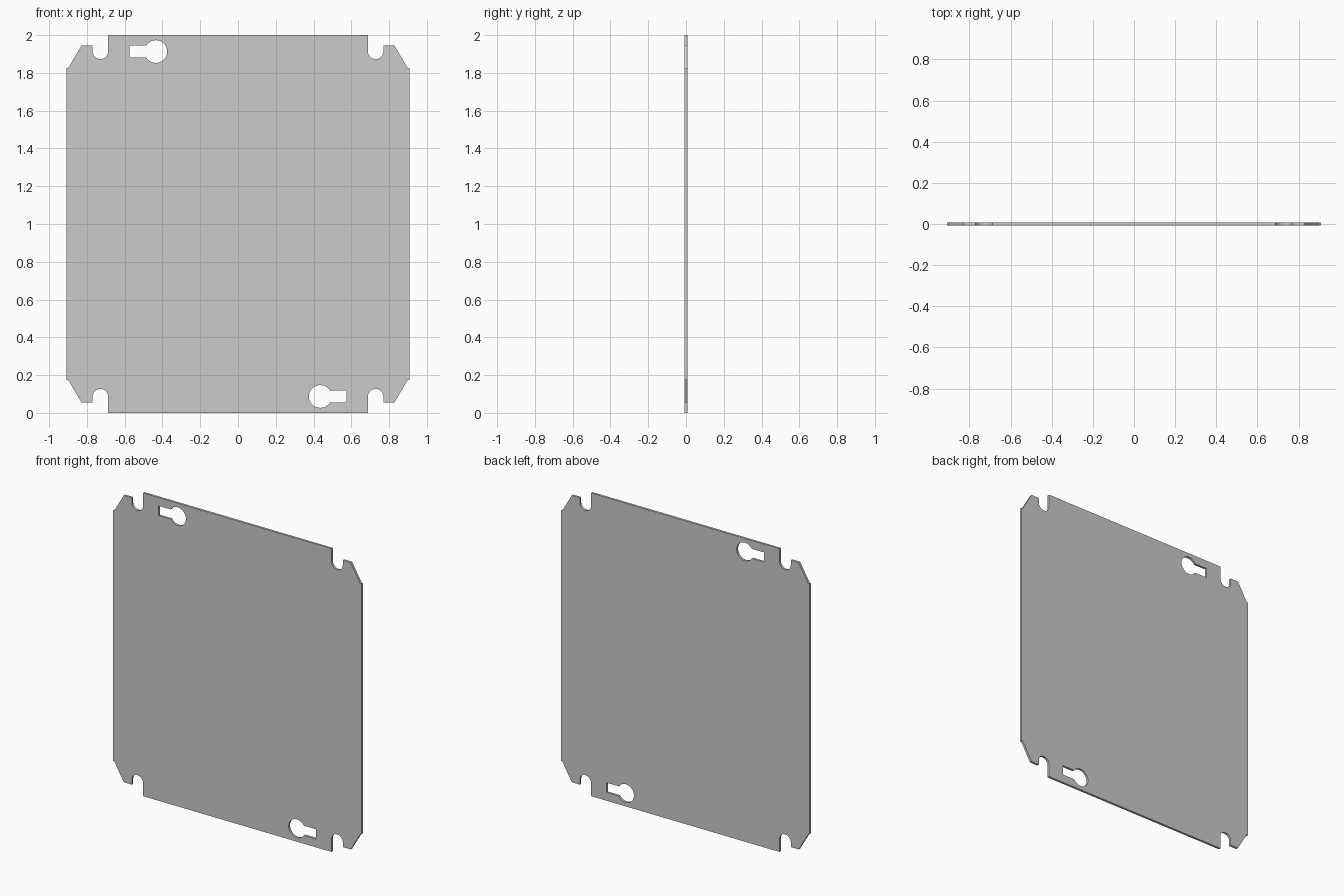
import bpy, bmesh
from math import sin, cos, pi, asin
from mathutils import Vector

if "Cube" in bpy.data.objects:
    bpy.data.objects.remove(bpy.data.objects["Cube"])

THICK = 0.015
NOTCH_X, NOTCH_Z, NOTCH_R = 0.729, 0.914, 0.041   # z measured from plate centre
KEY_X, KEY_Z, KEY_R = 0.435, 0.913, 0.06
SLOT_END, SLOT_HALF = 0.574, 0.032


def arc(cx, cz, r, a0, a1, n):
    return [(cx + r * cos(a0 + (a1 - a0) * i / n),
             cz + r * sin(a0 + (a1 - a0) * i / n)) for i in range(n + 1)]


# One corner: rounded-bottom notch, short tab, chamfer and small step
corner = [(NOTCH_X - NOTCH_R, 1.0)]
corner += arc(NOTCH_X, NOTCH_Z, NOTCH_R, pi, 2 * pi, 20)
corner += [(NOTCH_X + NOTCH_R, 0.946), (0.828, 0.946), (0.899, 0.825), (0.908, 0.825)]

# Mirror the corner into a full outline
right = corner + [(x, -z) for x, z in reversed(corner)]
outline = right + [(-x, z) for x, z in reversed(right)]

# Keyhole: round hole with a slot pointing outwards, and its half-turn copy
a = asin(SLOT_HALF / KEY_R)
key = arc(-KEY_X, KEY_Z, KEY_R, pi - a, -pi + a, 40)
key += [(-SLOT_END, KEY_Z - SLOT_HALF), (-SLOT_END, KEY_Z + SLOT_HALF)]
key_turned = [(-x, -z) for x, z in key]

# Fill the outline around the holes, then extrude to thickness
bm = bmesh.new()
edges = []
for loop in (outline, key, key_turned):
    vs = [bm.verts.new((x, -THICK / 2, z + 1)) for x, z in loop]
    edges += [bm.edges.new((vs[i - 1], vs[i])) for i in range(len(vs))]
bmesh.ops.triangle_fill(bm, edges=edges, use_beauty=True, normal=Vector((0, -1, 0)))
res = bmesh.ops.extrude_face_region(bm, geom=bm.faces[:], use_keep_orig=True)
moved = [g for g in res["geom"] if isinstance(g, bmesh.types.BMVert)]
bmesh.ops.translate(bm, verts=moved, vec=(0, THICK, 0))
bmesh.ops.recalc_face_normals(bm, faces=bm.faces[:])

mesh = bpy.data.meshes.new("mounting_plate")
bm.to_mesh(mesh)
bm.free()
plate = bpy.data.objects.new("mounting_plate", mesh)
bpy.context.collection.objects.link(plate)
bpy.context.view_layer.objects.active = plate
plate.select_set(True)
bpy.ops.object.shade_smooth_by_angle()
